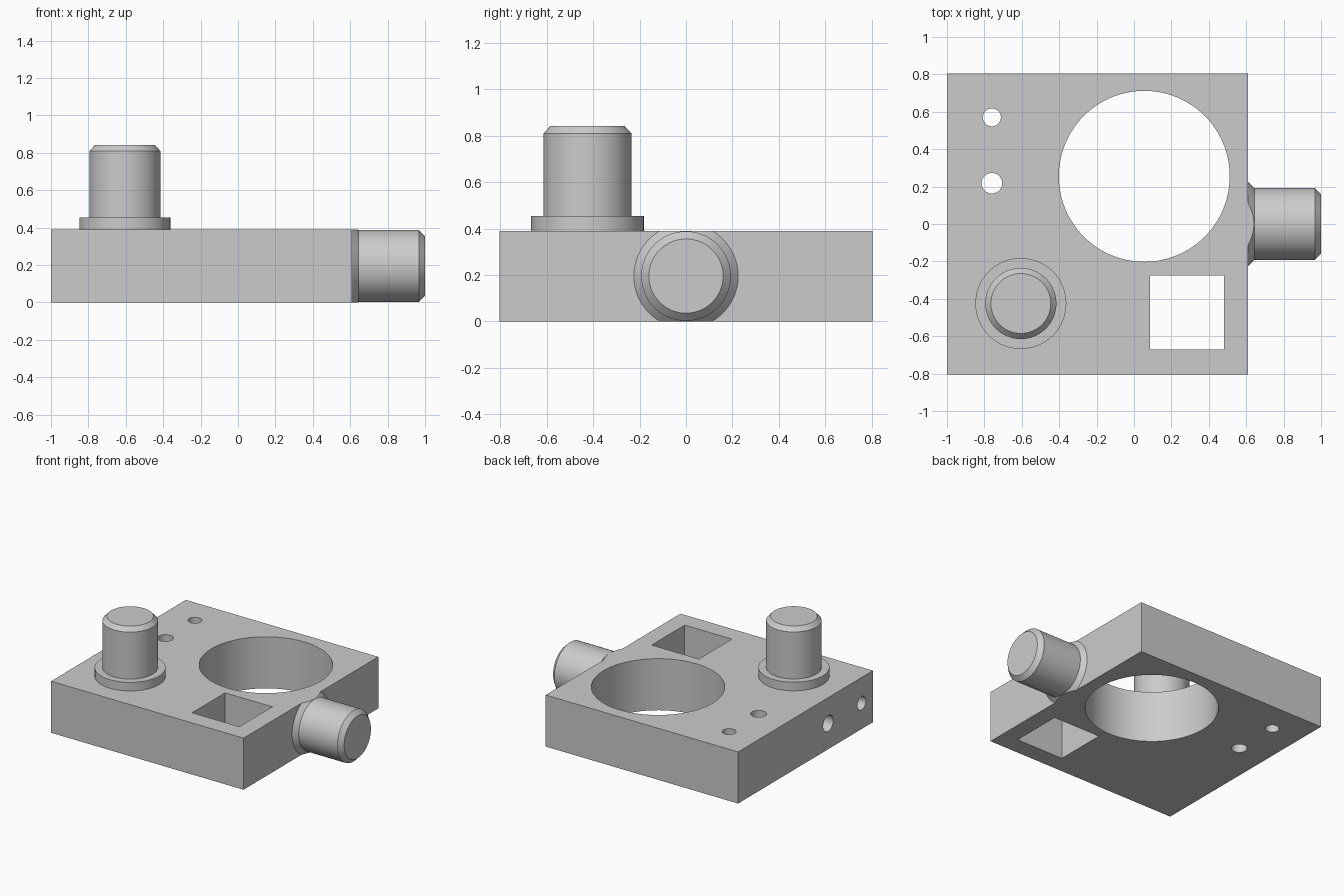
import bpy, bmesh, math
from mathutils import Matrix, Vector

if "Cube" in bpy.data.objects:
    bpy.data.objects.remove(bpy.data.objects["Cube"])

SEG = 96
H = 0.39                                  # plate thickness
gray = bpy.data.materials.new("plain_gray")
gray.diffuse_color = (0.6, 0.6, 0.6, 1)
gray.use_nodes = True
gray.node_tree.nodes["Principled BSDF"].inputs["Base Color"].default_value = gray.diffuse_color


def make_object(name, bm):
    bmesh.ops.recalc_face_normals(bm, faces=bm.faces)
    mesh = bpy.data.meshes.new(name)
    bm.to_mesh(mesh)
    bm.free()
    ob = bpy.data.objects.new(name, mesh)
    bpy.context.collection.objects.link(ob)
    mesh.materials.append(gray)
    return ob


def box(name, lo, hi):
    bm = bmesh.new()
    bmesh.ops.create_cube(bm, size=1)
    for v in bm.verts:
        v.co = [l + (c + 0.5) * (h - l) for c, l, h in zip(v.co, lo, hi)]
    return make_object(name, bm)


def turned(name, profile, matrix, clip=None):
    """Closed solid turned about local z from (radius, height) pairs."""
    bm = bmesh.new()
    rings = [[bm.verts.new((r * math.cos(2 * math.pi * i / SEG),
                            r * math.sin(2 * math.pi * i / SEG), z))
              for i in range(SEG)] for r, z in profile]
    for a, b in zip(rings, rings[1:]):
        for i in range(SEG):
            j = (i + 1) % SEG
            bm.faces.new((a[i], a[j], b[j], b[i]))
    bm.faces.new(rings[0])
    bm.faces.new(rings[-1])
    bm.transform(matrix)
    # flat cuts level with the plate's top and bottom
    for z, side in clip or ():
        cut = bmesh.ops.bisect_plane(
            bm, geom=bm.verts[:] + bm.edges[:] + bm.faces[:],
            plane_co=(0, 0, z), plane_no=(0, 0, side), clear_outer=True)
        edges = [e for e in cut["geom_cut"] if isinstance(e, bmesh.types.BMEdge)]
        bmesh.ops.edgeloop_fill(bm, edges=edges)
    return make_object(name, bm)


def smooth(ob):
    bpy.ops.object.select_all(action='DESELECT')
    ob.select_set(True)
    bpy.context.view_layer.objects.active = ob
    bpy.ops.object.shade_smooth_by_angle(angle=math.radians(20))


def up(x, y, z=0):
    return Matrix.Translation((x, y, z))


def along_x(x, y, z):
    return up(x, y, z) @ Matrix.Rotation(math.pi / 2, 4, 'Y')


# base plate with its openings
plate = box("base_plate", (-1, -0.805, 0), (0.61, 0.805, H))
cutters = [box("square_window_cutter", (0.085, -0.67, -0.1), (0.48, -0.275, 0.5))]
for name, x, y, r in (("large_bore_cutter", 0.055, 0.255, 0.457),
                      ("small_hole_cutter", -0.76, 0.57, 0.048),
                      ("medium_hole_cutter", -0.76, 0.218, 0.055)):
    cutters.append(turned(name, [(r, -0.1), (r, 0.5)], up(x, y)))
# blind holes in the left edge
for name, y, r in (("side_hole_cutter_a", -0.27, 0.06),
                   ("side_hole_cutter_b", -0.67, 0.05)):
    cutters.append(turned(name, [(r, -0.1), (r, 0.4)], along_x(-1, y, H / 2)))

bpy.context.view_layer.objects.active = plate
for c in cutters:
    m = plate.modifiers.new(c.name, 'BOOLEAN')
    m.operation, m.solver, m.object = 'DIFFERENCE', 'EXACT', c
    bpy.ops.object.modifier_apply(modifier=m.name)
    bpy.data.objects.remove(c)
smooth(plate)

# upright stud with a round collar
smooth(turned("upright_stud",
              [(0.243, 0), (0.243, 0.065), (0.19, 0.065), (0.19, 0.42), (0.16, 0.452)],
              up(-0.605, -0.425, H)))

# side stud with a tapered collar trimmed level with the plate
smooth(turned("side_stud",
              [(0.225, 0), (0.193, 0.033), (0.193, 0.357), (0.16, 0.39)],
              along_x(0.61, 0, H / 2), clip=((H, 1), (0, -1))))
